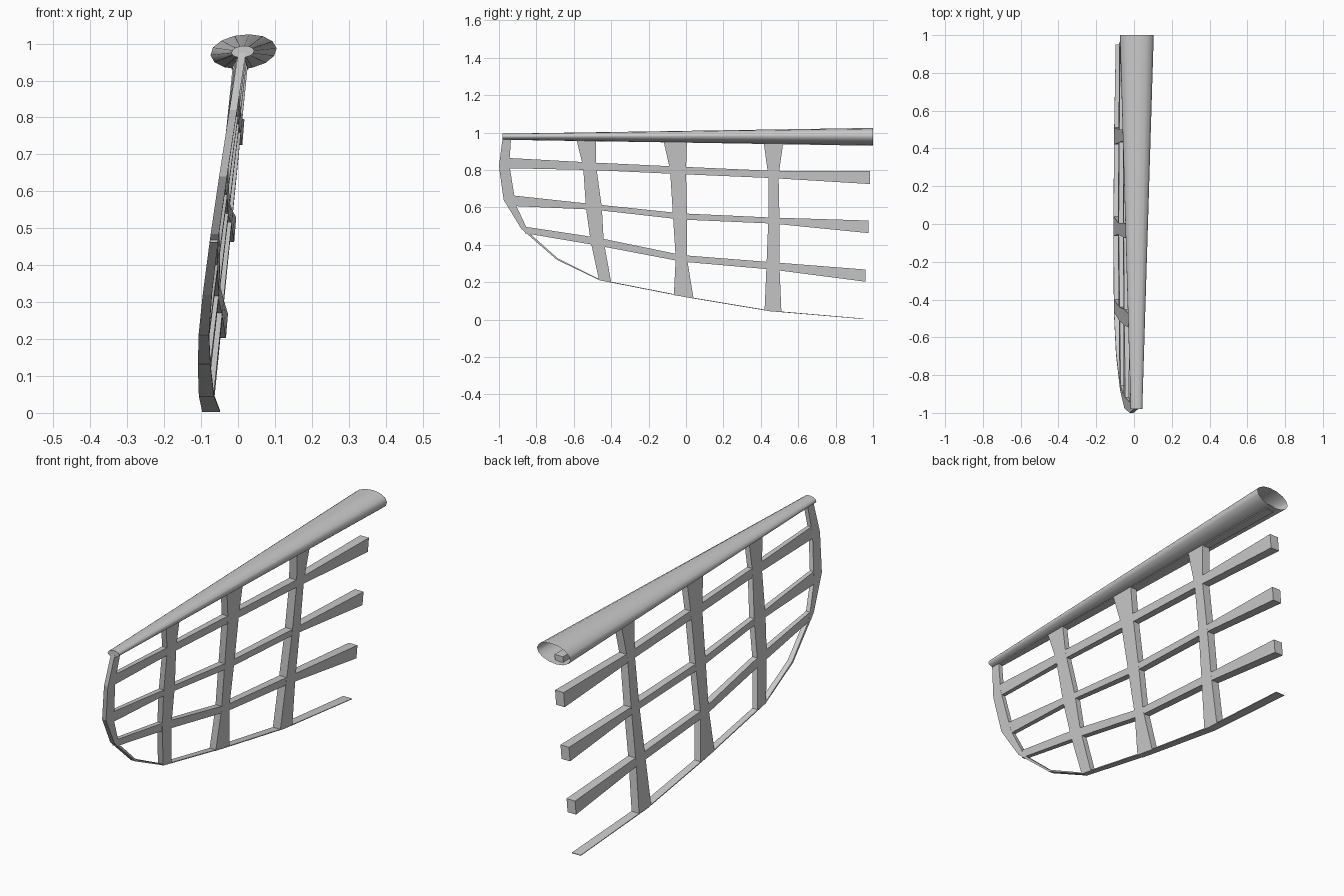
import bpy, bmesh
from math import sin, cos, pi, radians

if "Cube" in bpy.data.objects:
    bpy.data.objects.remove(bpy.data.objects["Cube"])


def finish(name, bm):
    bmesh.ops.recalc_face_normals(bm, faces=bm.faces[:])
    me = bpy.data.meshes.new(name)
    bm.to_mesh(me)
    bm.free()
    ob = bpy.data.objects.new(name, me)
    bpy.context.collection.objects.link(ob)
    return ob


# Join rings of equal vertex count into a skin
def loft(name, rings, cap_start=True, cap_end=True):
    bm = bmesh.new()
    vs = [[bm.verts.new(p) for p in r] for r in rings]
    n = len(rings[0])
    for a, b in zip(vs, vs[1:]):
        for i in range(n):
            j = (i + 1) % n
            bm.faces.new((a[i], a[j], b[j], b[i]))
    if cap_start:
        bm.faces.new(vs[0])
    if cap_end:
        bm.faces.new(vs[-1])
    return finish(name, bm)


# Leaning, slightly twisted middle surface of the frame
def mid_x(y, z):
    return -0.087 + 0.104 * (z - 0.045) - (0.0145 - 0.036 * y) * (0.95 - z)


# Strip drawn in the side view as edge-point pairs, thickened along x
def strip(name, pairs, k=1.0):
    rings = []
    for y0, z0, y1, z1 in pairs:
        h = k * (0.017 + 0.007 * (y0 + y1) / 2)
        xa, xb = mid_x(y0, z0), mid_x(y1, z1)
        rings.append([(xa - h, y0, z0), (xa + h, y0, z0),
                      (xb + h, y1, z1), (xb - h, y1, z1)])
    return loft(name, rings)


# Tapered elliptical spar, closed at the front and open at the back
def ellipse(x, y, z, a, b, tilt, n=14):
    out = []
    for i in range(n):
        t = 2 * pi * i / n
        u, v = a * cos(t), b * sin(t)
        out.append((x + u * cos(tilt) - v * sin(tilt), y,
                    z + u * sin(tilt) + v * cos(tilt)))
    return out


tilt = radians(6)
spar = loft("top_spar", [ellipse(0.013, -0.98, 0.978, 0.031, 0.016, tilt),
                         ellipse(0.015, 1.0, 0.978, 0.09, 0.0465, tilt)],
            cap_end=False)
bpy.context.view_layer.objects.active = spar
spar.select_set(True)
bpy.ops.object.shade_smooth_by_angle(angle=radians(60))

# Thin rail just under the spar
strip("spar_rail", [(-0.97, 0.975, -0.97, 0.963), (0.97, 0.96, 0.97, 0.93)], 0.95)

# Curved rim: wide at the front, tapering to a thin sheet along the bottom
strip("outer_rim", [
    (-0.98, 0.975, -0.935, 0.975), (-1.0, 0.82, -0.945, 0.83),
    (-0.975, 0.64, -0.91, 0.615), (-0.88, 0.485, -0.84, 0.465),
    (-0.69, 0.32, -0.685, 0.327), (-0.46, 0.21, -0.458, 0.214),
    (0.0, 0.12, 0.0, 0.124), (0.45, 0.045, 0.45, 0.049),
    (0.95, 0.003, 0.95, 0.006)], 1.02)

# Upright ribs: height, front edge y, back edge y
ribs = {
    "front_rib": [(0.96, -0.585, -0.48), (0.82, -0.55, -0.48), (0.6, -0.535, -0.45),
                  (0.42, -0.51, -0.44), (0.205, -0.465, -0.40)],
    "middle_rib": [(0.955, -0.12, 0.005), (0.8, -0.085, 0.0), (0.56, -0.07, 0.005),
                   (0.33, -0.055, 0.005), (0.123, -0.065, 0.04)],
    "back_rib": [(0.95, 0.415, 0.52), (0.77, 0.44, 0.495), (0.53, 0.44, 0.5),
                 (0.28, 0.43, 0.5), (0.046, 0.42, 0.51)],
}
foot_drop = {"front_rib": 0.006, "middle_rib": 0.008, "back_rib": 0.004}
for name, rows in ribs.items():
    pairs = [[a, z, b, z] for z, a, b in rows]
    pairs[-1][1] += foot_drop[name]
    pairs[-1][3] -= foot_drop[name]
    strip(name, pairs)

# Long bars: y, top z, bottom z
bars = {
    "upper_bar": [(-0.96, 0.865, 0.81), (-0.5, 0.84, 0.80), (-0.03, 0.818, 0.778),
                  (0.46, 0.796, 0.757), (0.985, 0.795, 0.725)],
    "middle_bar": [(-0.935, 0.665, 0.608), (-0.49, 0.617, 0.588), (-0.02, 0.568, 0.535),
                   (0.46, 0.546, 0.514), (0.975, 0.53, 0.463)],
    "lower_bar": [(-0.86, 0.497, 0.462), (-0.47, 0.438, 0.396), (-0.02, 0.345, 0.31),
                  (0.46, 0.307, 0.268), (0.96, 0.268, 0.203)],
}
for name, rows in bars.items():
    strip(name, [(y, t, y, b) for y, t, b in rows], 0.97)
